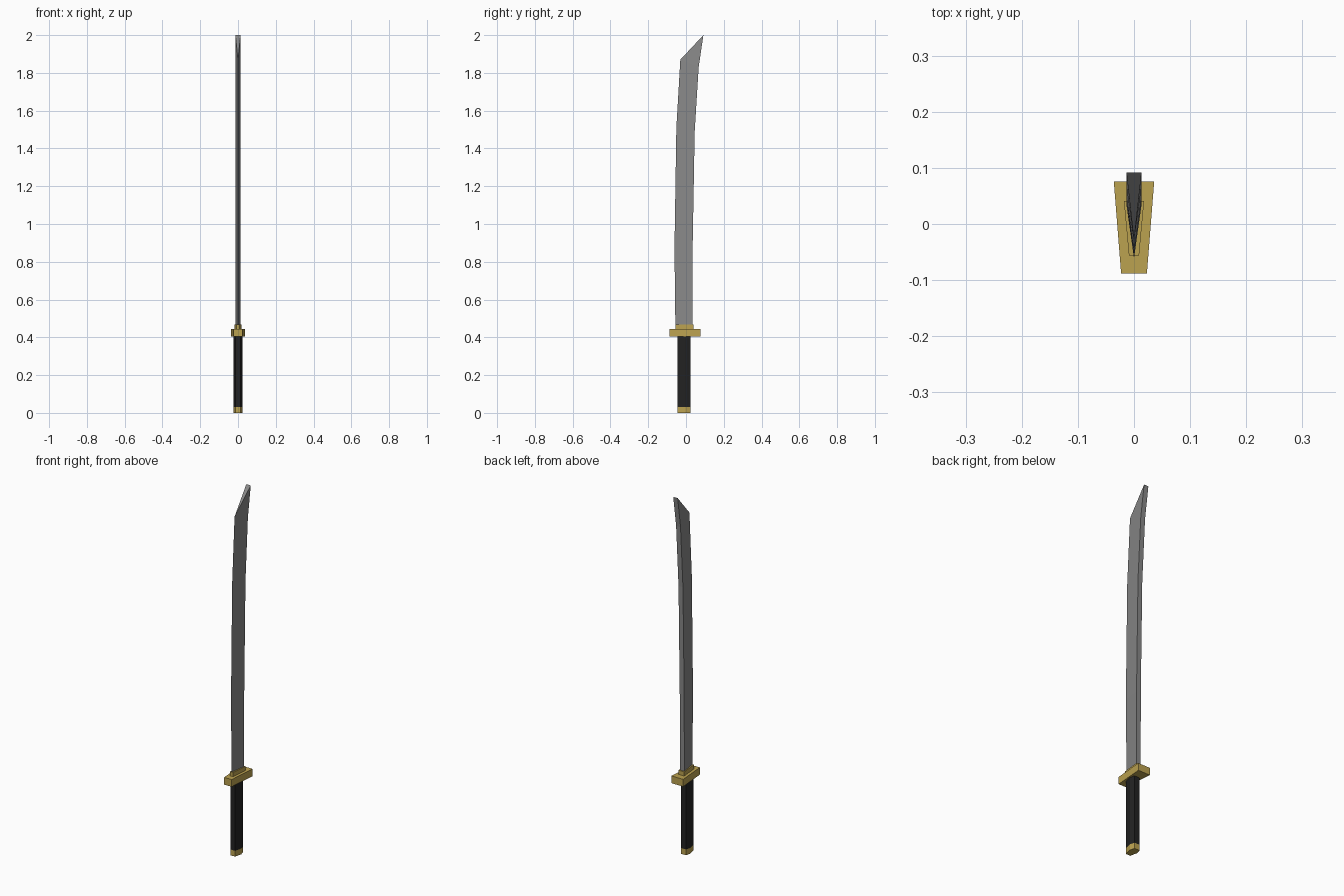
import bpy, bmesh

if "Cube" in bpy.data.objects:
    bpy.data.objects.remove(bpy.data.objects["Cube"])


def material(name, color):
    m = bpy.data.materials.new(name)
    m.diffuse_color = (*color, 1)
    m.use_nodes = True
    m.node_tree.nodes["Principled BSDF"].inputs["Base Color"].default_value = m.diffuse_color
    return m


STEEL = material("grey steel", (0.25, 0.25, 0.25))
GOLD = material("gold metal", (0.50, 0.36, 0.08))
WRAP = material("black grip", (0.016, 0.016, 0.016))


def loft(name, rings, mat):
    """Join matching rings of points into a closed, flat-shaded solid."""
    bm = bmesh.new()
    loops = [[bm.verts.new(p) for p in ring] for ring in rings]
    n = len(loops[0])
    for a, b in zip(loops, loops[1:]):
        for i in range(n):
            j = (i + 1) % n
            bm.faces.new((a[i], a[j], b[j], b[i]))
    bm.faces.new(loops[0][::-1])
    bm.faces.new(loops[-1])
    bmesh.ops.recalc_face_normals(bm, faces=bm.faces[:])
    mesh = bpy.data.meshes.new(name)
    bm.to_mesh(mesh)
    bm.free()
    mesh.materials.append(mat)
    obj = bpy.data.objects.new(name, mesh)
    bpy.context.collection.objects.link(obj)
    return obj


def prism(name, half, z0, z1, mat):
    """Upright prism from half an outline of (x, y), mirrored across x = 0."""
    outline = half + [(-x, y) for x, y in reversed(half)]
    return loft(name, [[(x, y, z) for x, y in outline] for z in (z0, z1)], mat)


# Handle and pommel share a six-sided section
grip = [(0.014, -0.045), (0.023, -0.004), (0.016, 0.023)]
prism("pommel", grip, 0.0, 0.032, GOLD)
prism("handle", grip, 0.032, 0.405, WRAP)

# Guard and blade collar widen toward the back
prism("guard", [(0.023, -0.088), (0.036, 0.076)], 0.405, 0.445, GOLD)
prism("blade_collar", [(0.009, -0.056), (0.018, 0.041)], 0.445, 0.468, GOLD)

# Curved wedge blade: (edge y, edge z, spine y, spine z), slanted at the tip
W = 0.0135
stations = [(-0.056, 0.44, 0.034, 0.44), (-0.061, 0.87, 0.035, 0.87),
            (-0.051, 1.51, 0.046, 1.49), (-0.030, 1.87, 0.067, 1.83),
            (-0.030, 1.87, 0.092, 2.00)]
rings = [[(0, ey, ez), (W, sy, sz), (-W, sy, sz)] for ey, ez, sy, sz in stations]
blade = loft("blade", rings, STEEL)
bm = bmesh.new()
bm.from_mesh(blade.data)
bmesh.ops.remove_doubles(bm, verts=bm.verts[:], dist=0.0001)
bm.to_mesh(blade.data)
bm.free()
